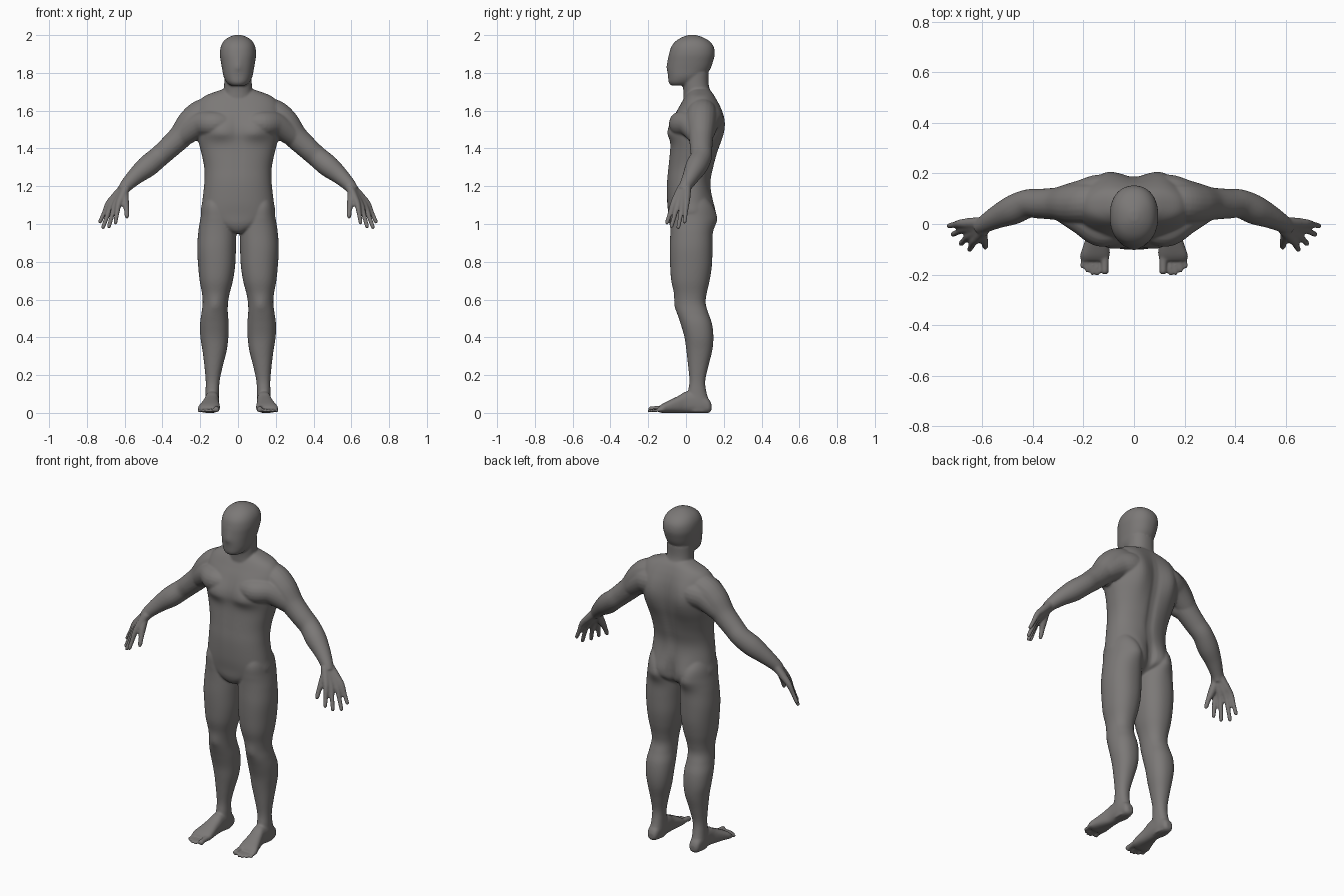
import bpy, bmesh, math
from mathutils import Vector

bm = bmesh.new()

# soft muscle swellings: |x|, z, x spread, spread above, spread below, height, front -1 / back 1
BUMPS = [
    (.10, 1.485, .085, .085, .042, .030, -1),   # chest
    (.115, 1.53, .075, .12, .14, .034, 1),      # shoulder blade
    (.09, 1.035, .070, .10, .055, .032, 1),     # buttock
    (0, 1.30, .025, .22, .16, -.012, 1),        # spine groove
    (0, 1.05, .016, .06, .07, -.022, 1),        # cleft
    (0, 1.40, .012, .20, .20, -.006, -1),       # front midline
    (.12, .57, .038, .045, .03, .010, -1),      # kneecap
    (0, 1.83, .022, .05, .02, .007, -1),        # nose
]


def smooth_rows(rows, sub=6):
    """Catmull-Rom interpolation through rows of numbers."""
    out = []
    for i in range(len(rows) - 1):
        p0, p1 = rows[max(i - 1, 0)], rows[i]
        p2, p3 = rows[i + 1], rows[min(i + 2, len(rows) - 1)]
        for k in range(sub):
            t = k / sub
            out.append([0.5 * (2 * b + (c - a) * t + (2 * a - 5 * b + 4 * c - d) * t * t
                        + (3 * b - a - 3 * c + d) * t ** 3)
                        for a, b, c, d in zip(p0, p1, p2, p3)])
    return out + [list(rows[-1])]


def skin(rings):
    """Bridge rings of points into a closed tube."""
    vs = [[bm.verts.new(p) for p in r] for r in rings]
    for a, b in zip(vs, vs[1:]):
        for i in range(len(a)):
            j = (i + 1) % len(a)
            bm.faces.new((a[i], a[j], b[j], b[i]))
    bm.faces.new(vs[0])
    bm.faces.new(vs[-1])


def swell(x, z, s):
    """Front-back shift from the muscle swellings; s is the sine round the ring."""
    shift = 0
    for bx, bz, sx, up, down, h, way in BUMPS:
        w = max(0, s * way) ** .6
        sz = up if z > bz else down
        shift += way * w * h * math.exp(-((abs(x) - bx) / sx) ** 2 - ((z - bz) / sz) ** 2)
    return shift


def loft(rows, side=1, power=2.2, axis='z', n=64):
    """Rows: position along axis, x min, x max, depth min, depth max."""
    rings = []
    for t, x0, x1, d0, d1 in smooth_rows(rows):
        ring = []
        for i in range(n):
            a = 2 * math.pi * (i + .5) / n
            c, s = math.cos(a), math.sin(a)
            x = (x0 + x1) / 2 + (x1 - x0) / 2 * math.copysign(abs(c) ** (2 / power), c)
            d = (d0 + d1) / 2 + (d1 - d0) / 2 * math.copysign(abs(s) ** (2 / power), s)
            ring.append((side * x, d + swell(x, t, s), t) if axis == 'z' else (side * x, t, d))
        rings.append(ring)
    skin(rings)


def tube(rows, side=1):
    """Rows: x, y, z, radius along a path."""
    pts = smooth_rows(rows)
    rings = []
    for i, p in enumerate(pts):
        d = Vector(pts[min(i + 1, len(pts) - 1)][:3]) - Vector(pts[max(i - 1, 0)][:3])
        q = d.to_track_quat('Z', 'Y')
        ring = []
        for k in range(20):
            a = 2 * math.pi * k / 20
            v = Vector(p[:3]) + q @ Vector((math.cos(a), math.sin(a), 0)) * p[3]
            ring.append((side * v.x, v.y, v.z))
        rings.append(ring)
    skin(rings)


def centred(rows):
    return [(z, -w, w, f, b) for z, w, f, b in rows]


# head and neck
loft(centred([(1.733, .04, -.08, .03), (1.75, .06, -.092, .06), (1.78, .076, -.095, .10),
              (1.82, .084, -.097, .128), (1.86, .091, -.094, .143), (1.90, .096, -.089, .152),
              (1.94, .091, -.077, .146), (1.97, .074, -.052, .122), (1.99, .046, -.018, .085),
              (2.001, .015, .015, .05)]))
loft(centred([(1.58, .12, .0, .15), (1.66, .088, -.012, .148), (1.70, .076, -.014, .13),
              (1.74, .073, -.018, .12), (1.80, .073, -.02, .12)]))

# torso
loft(centred([(1.72, .06, .025, .115), (1.70, .12, .012, .135), (1.675, .18, -.005, .15),
              (1.64, .213, -.025, .165), (1.59, .228, -.05, .178), (1.52, .225, -.072, .184),
              (1.45, .213, -.08, .178), (1.38, .195, -.086, .163), (1.30, .179, -.094, .146),
              (1.22, .178, -.101, .131), (1.12, .189, -.10, .135), (1.05, .195, -.093, .135),
              (1.0, .14, -.088, .125), (.965, .065, -.072, .08), (.95, .03, -.05, .05)]), power=2.3)

# foot outline and toes: x, tip y, radius
foot = [(.135, .12, .155, .015, .045), (.118, .107, .17, 0, .075), (.06, .1, .175, 0, .11),
        (0, .1, .176, 0, .112), (-.04, .1, .186, 0, .09), (-.09, .096, .202, 0, .066),
        (-.125, .096, .213, 0, .048), (-.146, .106, .205, .004, .032)]
toes = [(.115, -.199, .0155), (.144, -.205, .0085), (.1645, -.203, .0083),
        (.185, -.193, .0083), (.2045, -.177, .0083)]

# fingers: knuckle, tip
fingers = [((.632, -.068, 1.105), (.651, -.104, .998)), ((.653, -.047, 1.093), (.686, -.08, .978)),
           ((.673, -.02, 1.093), (.718, -.042, .974)), ((.686, .002, 1.108), (.734, -.008, 1.004))]
wrist = Vector((.598, -.008, 1.195))

leg = [(1.17, .09, .165, -.05, .085), (1.10, .055, .188, -.08, .122), (1.04, .03, .197, -.083, .134),
       (1.0, .016, .204, -.082, .138), (.95, .01, .211, -.083, .139),
       (.87, .011, .216, -.086, .14), (.78, .015, .211, -.084, .137), (.70, .027, .203, -.078, .125),
       (.63, .045, .19, -.062, .109), (.58, .053, .187, -.053, .104), (.53, .054, .193, -.047, .118),
       (.47, .049, .201, -.028, .138), (.40, .051, .199, -.008, .145), (.33, .06, .188, .002, .139),
       (.25, .08, .178, .011, .119), (.17, .097, .171, .018, .102), (.11, .1, .172, .01, .108),
       (.05, .1, .175, 0, .125), (.005, .106, .17, .01, .125)]

for s in (1, -1):
    # leg and foot
    loft(leg, s)
    loft(foot, s, 2.5, 'y')
    for x, y, r in toes:
        tube([(x, -.12, r + .008, r * 1.1), (x, y + .03, r + .006, r * .95),
              (x, y + .01, r + .002, r * 1.05), (x, y, r, r * .5)], s)
    # arm
    tube([(.09, .085, 1.59, .075), (.18, .083, 1.583, .08), (.243, .08, 1.536, .078),
          (.305, .08, 1.462, .065), (.37, .08, 1.40, .059), (.42, .08, 1.355, .057),
          (.48, .055, 1.305, .058), (.54, .028, 1.255, .046), (.59, .0, 1.205, .035),
          (.61, -.014, 1.175, .03)], s)
    # chest and back muscles running into the arm
    tube([(.06, -.015, 1.53, .06), (.13, -.022, 1.53, .068), (.20, .022, 1.525, .066),
          (.29, .068, 1.465, .055), (.34, .08, 1.43, .04)], s)
    tube([(.06, .11, 1.56, .07), (.13, .118, 1.56, .078), (.20, .102, 1.54, .074),
          (.29, .09, 1.475, .058), (.34, .08, 1.43, .04)], s)
    # palm and fingers
    for k, (a, b) in enumerate(fingers):
        a, b = Vector(a), Vector(b)
        w = wrist + Vector((.45, .89, 0)) * (k - 1.5) * .01
        tube([(*w, .023), (*w.lerp(a, .55), .021), (*a, .0165), (*a.lerp(b, .5), .0125),
              (*a.lerp(b, .92), .011), (*b, .006)], s)
    # thumb
    tube([(.602, -.02, 1.185, .022), (.598, -.052, 1.125, .021), (.59, -.076, 1.075, .014),
          (.588, -.09, 1.04, .012), (.588, -.093, 1.028, .006)], s)

bmesh.ops.recalc_face_normals(bm, faces=bm.faces[:])
mesh = bpy.data.meshes.new("human_body")
bm.to_mesh(mesh)
bm.free()
body = bpy.data.objects.new("human_body", mesh)
bpy.context.collection.objects.link(body)

# dark grey skin
grey = bpy.data.materials.new("dark_grey")
grey.diffuse_color = (.2, .19, .185, 1)
mesh.materials.append(grey)

# fuse all masses into one soft skin
fuse = body.modifiers.new("fuse", 'REMESH')
fuse.mode = 'VOXEL'
fuse.voxel_size = .0056
fuse.use_smooth_shade = True
soften = body.modifiers.new("soften", 'SMOOTH')
soften.factor = .5
soften.iterations = 8
